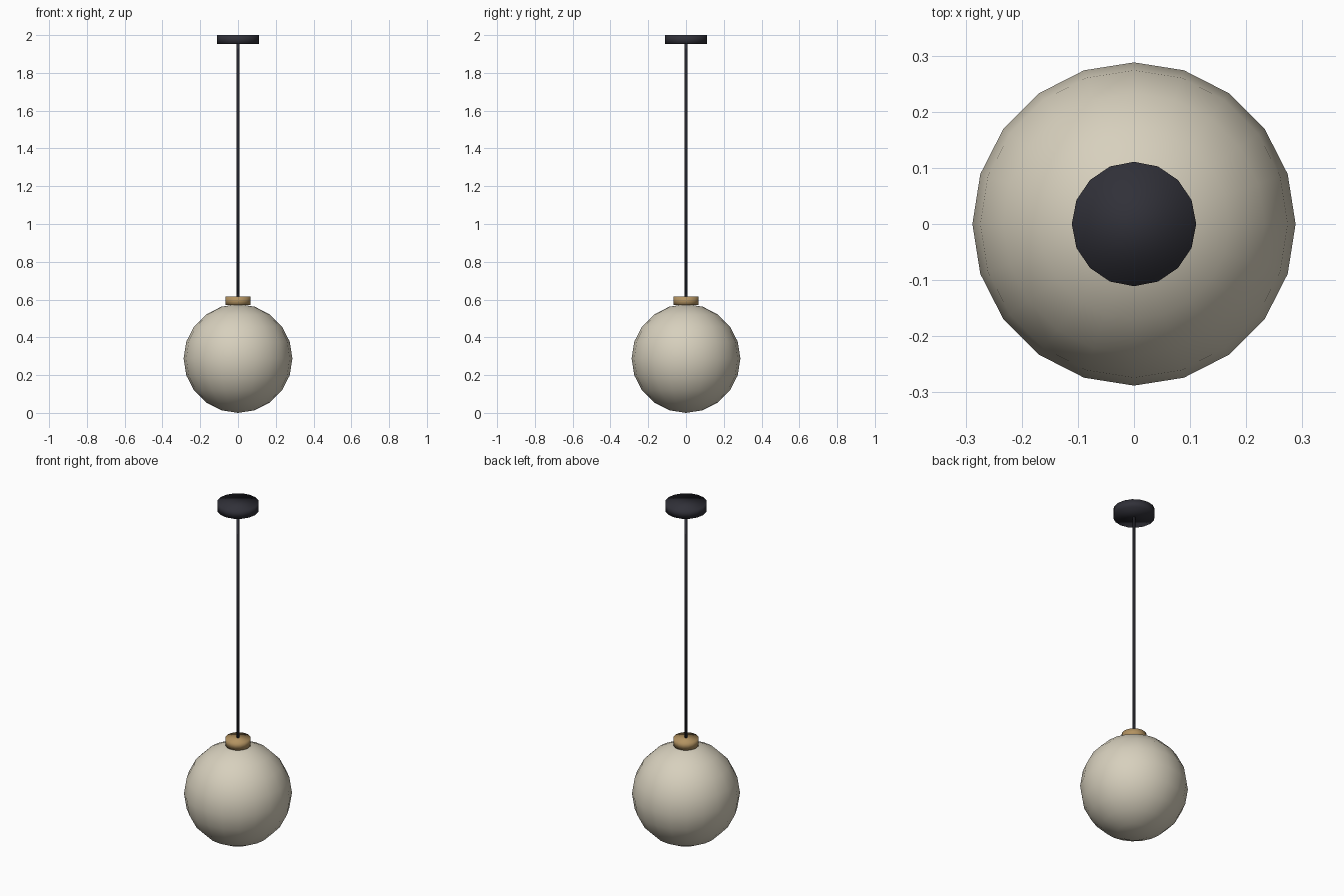
import bpy
import math

cube = bpy.data.objects.get("Cube")
if cube:
    bpy.data.objects.remove(cube, do_unlink=True)


def material(name, color):
    mat = bpy.data.materials.new(name)
    mat.use_nodes = True
    mat.diffuse_color = (*color, 1)
    mat.node_tree.nodes["Principled BSDF"].inputs["Base Color"].default_value = (*color, 1)
    return mat


def finish(name, mat):
    obj = bpy.context.object
    obj.name = name
    obj.data.materials.append(mat)
    bpy.ops.object.shade_smooth()
    return obj


def cylinder(name, radius, bottom, top, sides, mat):
    bpy.ops.mesh.primitive_cylinder_add(
        vertices=sides, radius=radius, depth=top - bottom,
        location=(0, 0, (bottom + top) / 2))
    return finish(name, mat)


black = material("charcoal black", (0.03, 0.03, 0.04))
brass = material("brushed brass", (0.45, 0.29, 0.12))
cream = material("warm cream glass", (0.68, 0.63, 0.51))

# Round glass shade
RADIUS = 0.288
bpy.ops.mesh.primitive_uv_sphere_add(
    segments=20, ring_count=10, radius=RADIUS, location=(0, 0, RADIUS))
finish("globe_shade", cream)

# Brass collar, hanging cord and ceiling canopy
cylinder("collar", 0.067, 0.57, 0.615, 16, brass)
cylinder("cord", 0.007, 0.6, 1.96, 8, black)
cylinder("ceiling_canopy", 0.111, 1.952, 2.0, 16, black)
